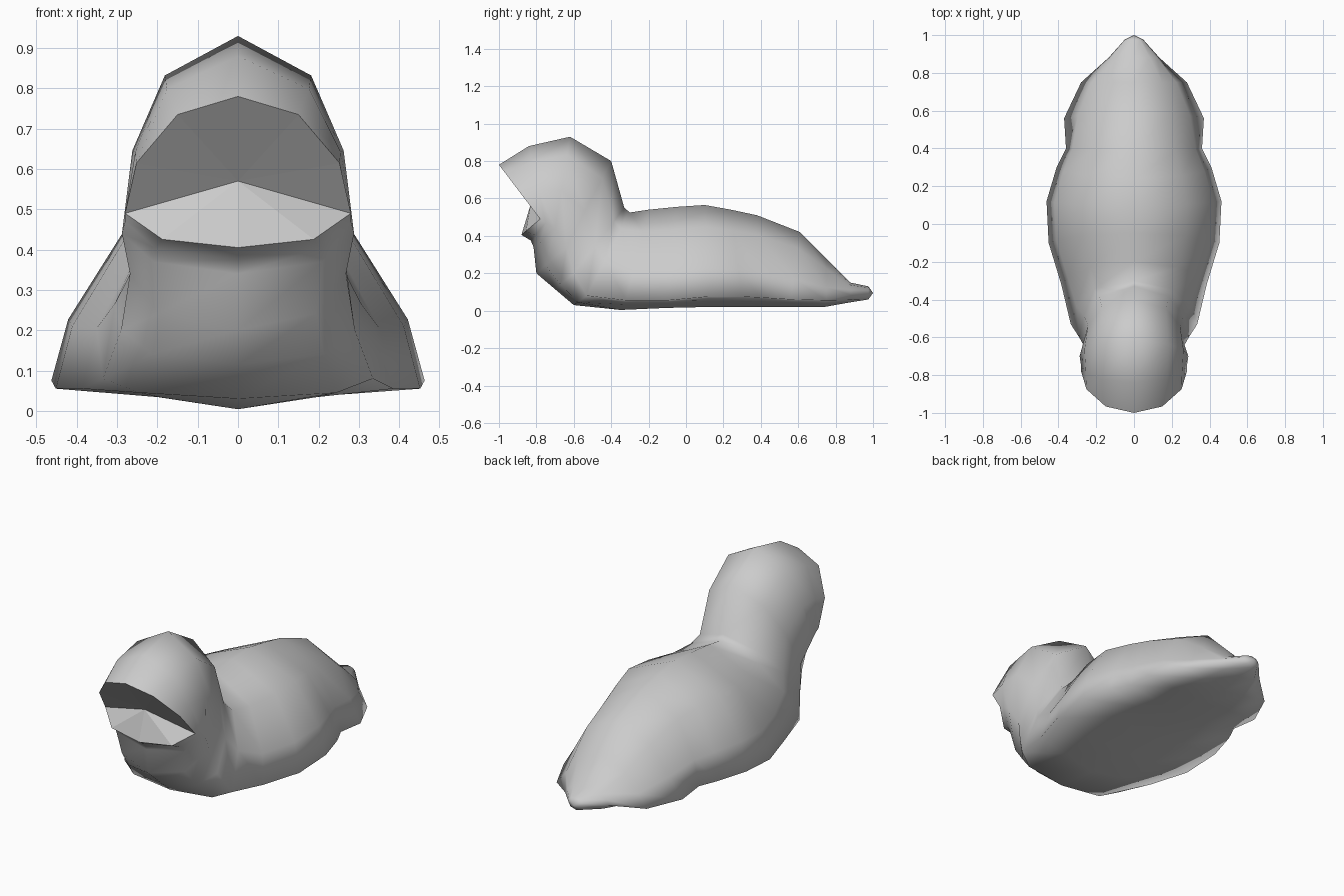
import bpy, bmesh

cube = bpy.data.objects.get("Cube")
if cube:
    bpy.data.objects.remove(cube, do_unlink=True)

# Single plain grey
grey = bpy.data.materials.new("plain grey")
grey.use_nodes = True
colour = (0.6, 0.6, 0.6, 1)
grey.diffuse_color = colour
grey.node_tree.nodes["Principled BSDF"].inputs["Base Color"].default_value = colour

# Half sections, top to bottom: (share of half width, share of the way
# from the side point to the top point, or to the bottom point after it)
BILL = [(0, 1), (0.535, 0.845), (0.9, 0.43), (1, 0), (0.67, 0.76), (0, 1)]
HEAD = [(0, 1), (0.63, 0.80), (0.91, 0.42), (1, 0), (0.73, 0.70), (0, 1)]
BODY = [(0, 1), (0.61, 0.76), (0.91, 0.31), (1, 0), (0.5, 0.42), (0, 1)]
RUMP = [(0, 1), (0.53, 0.76), (0.80, 0.31), (1, 0), (0.5, 0.42), (0, 1)]

# Each ring: section, (top y, z), (side x, y, z), (bottom y, z)
RINGS = [
    (BILL, (-1.00, 0.78), (0.28, -0.78, 0.49), (-0.88, 0.405)),    # bill rim
    (HEAD, (-0.84, 0.88), (0.28, -0.75, 0.47), (-0.83, 0.375)),    # forehead
    (HEAD, (-0.62, 0.93), (0.288, -0.70, 0.44), (-0.815, 0.34)),   # crown
    (HEAD, (-0.40, 0.80), (0.268, -0.64, 0.34), (-0.80, 0.20)),    # nape
    (HEAD, (-0.33, 0.55), (0.29, -0.60, 0.20), (-0.70, 0.115)),    # neck base
    (HEAD, (-0.30, 0.525), (0.335, -0.53, 0.08), (-0.60, 0.03)),   # breast
    (BODY, (-0.20, 0.54), (0.385, -0.32, 0.055), (-0.35, 0.004)),  # shoulders
    (BODY, (-0.05, 0.555), (0.452, -0.10, 0.055), (-0.10, 0.015)),
    (BODY, (0.10, 0.565), (0.463, 0.12, 0.075), (0.12, 0.02)),     # widest
    (BODY, (0.24, 0.54), (0.41, 0.30, 0.075), (0.25, 0.02)),
    (BODY, (0.38, 0.51), (0.36, 0.40, 0.07), (0.38, 0.02)),        # back
    (RUMP, (0.61, 0.42), (0.37, 0.56, 0.06), (0.58, 0.02)),        # rump
    (RUMP, (0.75, 0.28), (0.28, 0.75, 0.055), (0.74, 0.02)),
    (HEAD, (0.88, 0.15), (0.135, 0.88, 0.085), (0.88, 0.045)),     # tail
    (HEAD, (0.975, 0.13), (0.05, 0.975, 0.095), (0.975, 0.06)),
]


def ring_points(section, top, side, bottom):
    """Closed ring: the half section on +x, then its mirror on -x."""
    w, sy, sz = side
    half = []
    for i, (s, c) in enumerate(section):
        ey, ez = top if i < 3 else bottom
        half.append((w * s, sy + (ey - sy) * c, sz + (ez - sz) * c))
    return half + [(-x, y, z) for x, y, z in half[-2:0:-1]]


bm = bmesh.new()
rings = [[bm.verts.new(p) for p in ring_points(*r)] for r in RINGS]
n = len(rings[0])

# Smooth skin from bill to tail
for a, b in zip(rings, rings[1:]):
    for i in range(n):
        j = (i + 1) % n
        bm.faces.new((a[i], a[j], b[j], b[i])).smooth = True


def fan(ring, centre, smooth):
    tip = bm.verts.new(centre)
    for i in range(n):
        bm.faces.new((ring[i], ring[(i + 1) % n], tip)).smooth = smooth


fan(rings[0], (0, -0.83, 0.57), False)   # faceted open bill
fan(rings[-1], (0, 1.0, 0.095), True)    # tail tip
bmesh.ops.recalc_face_normals(bm, faces=bm.faces)

mesh = bpy.data.meshes.new("bird_body")
bm.to_mesh(mesh)
bm.free()
mesh.materials.append(grey)
bird = bpy.data.objects.new("bird_body", mesh)
bpy.context.collection.objects.link(bird)
